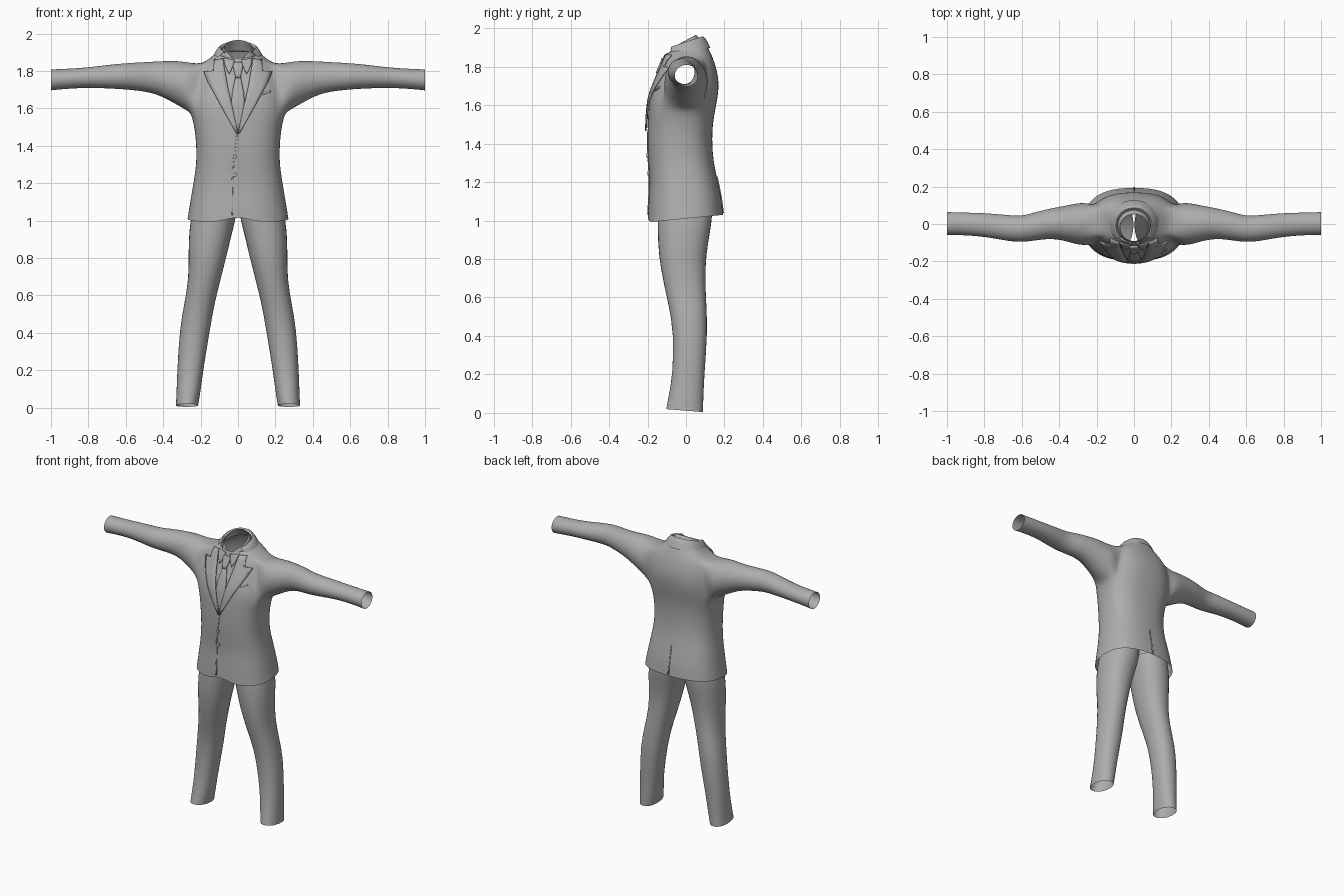
import bpy, bmesh, math
from mathutils import Vector
from mathutils.bvhtree import BVHTree

if "Cube" in bpy.data.objects:
    bpy.data.objects.remove(bpy.data.objects["Cube"])

cloth = bpy.data.materials.new("grey_cloth")
cloth.diffuse_color = (0.42, 0.42, 0.42, 1)
cloth.use_nodes = True
cloth.node_tree.nodes["Principled BSDF"].inputs["Base Color"].default_value = cloth.diffuse_color


def finish(name, bm, subsurf=0, thick=0, merge=0):
    if merge:
        bmesh.ops.remove_doubles(bm, verts=bm.verts, dist=merge)
    bmesh.ops.recalc_face_normals(bm, faces=bm.faces)
    mesh = bpy.data.meshes.new(name)
    bm.to_mesh(mesh)
    bm.free()
    mesh.materials.append(cloth)
    ob = bpy.data.objects.new(name, mesh)
    bpy.context.collection.objects.link(ob)
    if thick:
        mod = ob.modifiers.new("thickness", 'SOLIDIFY')
        mod.thickness, mod.offset = thick, 0
    if subsurf:
        mod = ob.modifiers.new("smooth", 'SUBSURF')
        mod.levels = mod.render_levels = subsurf
    bpy.context.view_layer.objects.active = ob
    ob.select_set(True)
    bpy.ops.object.shade_smooth_by_angle(angle=math.radians(50))
    ob.select_set(False)
    return ob


def spow(v, p):
    return math.copysign(abs(v) ** p, v)


def ring(bm, z, x0, x1, y0, y1, slope=0, n=24, p=0.8, arc=(0, 360)):
    """Horizontal rounded-box ring; slope tilts it along y."""
    cx, cy, w, d = (x0 + x1) / 2, (y0 + y1) / 2, (x1 - x0) / 2, (y1 - y0) / 2
    out = []
    for i in range(n):
        a = math.radians(arc[0] + (arc[1] - arc[0]) * i / n)
        y = cy + d * spow(math.sin(a), p)
        out.append(bm.verts.new((cx + w * spow(math.cos(a), p), y, z + slope * (y - cy))))
    return out


def bridge(bm, a, b, closed=True, skip=()):
    n = len(a)
    for i in range(n if closed else n - 1):
        if i not in skip:
            j = (i + 1) % n
            bm.faces.new((a[i], a[j], b[j], b[i]))


# Jacket body: z, half width, front y, back y, slope
body = [(1.01, .272, -.20, .195, .10), (1.10, .257, -.197, .187, .05), (1.20, .24, -.19, .168, 0),
        (1.30, .224, -.197, .145, 0), (1.40, .224, -.202, .136, 0), (1.50, .234, -.2, .14, 0),
        (1.57, .252, -.197, .152, 0), (1.64, .25, -.19, .166, 0), (1.71, .24, -.165, .173, 0),
        (1.78, .225, -.135, .162, 0), (1.835, .2, -.112, .145, 0), (1.868, .15, -.106, .125, .1),
        (1.90, .105, -.10, .10, .3)]
# Sleeve: x, bottom z, top z, front y, back y
sleeve = [(.27, 1.585, 1.85, -.122, .12), (.34, 1.625, 1.858, -.10, .105), (.43, 1.675, 1.853, -.078, .088),
          (.52, 1.692, 1.848, -.088, .068), (.60, 1.70, 1.843, -.10, .042), (.68, 1.705, 1.836, -.092, .05),
          (.80, 1.71, 1.82, -.068, .06), (.93, 1.703, 1.812, -.06, .063), (1.0, 1.695, 1.81, -.06, .065)]
bm = bmesh.new()
rows = [ring(bm, z, -w, w, f, b, s) for z, w, f, b, s in body]
rows[0][18].co.z += .035                       # notch at the front hem
for i in (17, 19):
    rows[0][i].co.z += .006
holes = (22, 23, 0, 1, 10, 11, 12, 13)
for r in range(len(rows) - 1):
    bridge(bm, rows[r], rows[r + 1], skip=holes if 6 <= r < 10 else ())
for side in (1, -1):
    def vert(r, c):
        return rows[r][(c if side > 0 else 12 - c) % 24]
    loop = ([vert(6, c) for c in range(-2, 2)] + [vert(r, 2) for r in range(6, 10)] +
            [vert(10, c) for c in range(2, -2, -1)] + [vert(r, -2) for r in range(10, 6, -1)])
    for x, z0, z1, y0, y1 in sleeve:
        new = []
        for k in range(16):
            a = math.radians(225 + 22.5 * k)
            new.append(bm.verts.new((side * x, (y0 + y1) / 2 + (y1 - y0) / 2 * math.cos(a),
                                     (z0 + z1) / 2 + (z1 - z0) / 2 * math.sin(a))))
        bridge(bm, loop, new)
        loop = new
# loose vertices inside the armholes
bmesh.ops.delete(bm, geom=[v for v in bm.verts if not v.link_faces], context='VERTS')
jacket = finish("jacket", bm, subsurf=2)

# Trouser legs: z, inner x, outer x, front y, back y, slope
leg = [(.012, .212, .333, -.105, .09, -.08), (.08, .20, .33, -.093, .092, -.02), (.20, .185, .326, -.07, .097, 0),
       (.42, .148, .314, -.066, .114, 0), (.56, .124, .288, -.092, .108, 0), (.69, .09, .265, -.122, .102, 0),
       (.82, .057, .267, -.145, .106, 0), (.95, .026, .264, -.15, .13, 0), (1.03, .005, .25, -.15, .14, 0),
       (1.10, .0, .235, -.15, .14, 0)]
for side, name in ((1, "left_leg"), (-1, "right_leg")):
    bm = bmesh.new()
    prev = None
    for z, i, o, f, b, s in leg:
        cur = ring(bm, z, *sorted((side * i, side * o)), f, b, s, n=16, p=.9)
        if prev:
            bridge(bm, prev, cur)
        prev = cur
    finish(name, bm, subsurf=1)

# Shirt collar: tilted band around the neck opening
bm = bmesh.new()
a = ring(bm, 1.875, -.095, .095, -.10, .09, .3, p=1)
b = ring(bm, 1.905, -.086, .086, -.098, .07, .45, p=1)
c = ring(bm, 1.928, -.074, .074, -.092, .052, .54, p=1)
for v in b + c:                                # dip at the throat
    v.co.z -= .035 * max(0, 1 - abs(v.co.x) / .06) if v.co.y < -.03 else 0
bridge(bm, a, b)
bridge(bm, b, c)
finish("shirt_collar", bm, subsurf=1, thick=.005)

# Jacket collar: folded band round the back of the neck
bm = bmesh.new()
prev = None
for z, w, f, b, s in ((1.885, .132, -.12, .128, .1), (1.918, .112, -.11, .105, .25), (1.932, .095, -.10, .085, .35),
                      (1.915, .088, -.095, .075, .35)):
    cur = ring(bm, z, -w, w, f, b, s, n=22, p=.95, arc=(-42, 236))
    if prev:
        bridge(bm, prev, cur, closed=False)
    prev = cur
finish("jacket_collar", bm, subsurf=1)

# Thin pieces draped on the jacket between two edges given as (x, z) points
tree = BVHTree.FromObject(jacket, bpy.context.evaluated_depsgraph_get())


def drape(name, inner, outer, lift=.006, thick=.006, back=False, mirror=False, along=3, across=4):
    d = 1 if back else -1
    for side in ((1, -1) if mirror else (1,)):
        bm = bmesh.new()
        prev = None
        n = (len(inner) - 1) * along
        for k in range(n + 1):
            i = min(k // along, len(inner) - 2)
            t = k / along - i
            p = Vector(inner[i]).lerp(Vector(inner[i + 1]), t)
            q = Vector(outer[i]).lerp(Vector(outer[i + 1]), t)
            cur = []
            for m in range(across + 1):
                x, z = p.lerp(q, m / across)
                hit = tree.ray_cast(Vector((side * x, d, z)), Vector((0, -d, 0)))[0]
                y = hit.y if hit else d * .1
                cur.append(bm.verts.new((side * x, y + d * lift, z)))
            if prev:
                bridge(bm, prev, cur, closed=False)
            prev = cur
        finish(name if not mirror else ("left_" if side > 0 else "right_") + name, bm, thick=thick, merge=.0005)


drape("lapel", [(0, 1.465), (.033, 1.62), (.055, 1.72), (.066, 1.785), (.075, 1.83), (.08, 1.865)],
      [(.008, 1.465), (.095, 1.62), (.16, 1.74), (.182, 1.795), (.135, 1.80), (.125, 1.86)],
      lift=.01, thick=.008, mirror=True)
drape("tie_blade", [(-.004, 1.48), (-.036, 1.62), (-.032, 1.68), (-.014, 1.77)],
      [(.004, 1.48), (.036, 1.62), (.032, 1.68), (.014, 1.77)], lift=.005)
drape("tie_knot", [(-.013, 1.765), (-.027, 1.825), (-.02, 1.845)],
      [(.013, 1.765), (.027, 1.825), (.02, 1.845)], lift=.012, thick=.012)
drape("shirt_collar_tip", [(.045, 1.785), (.025, 1.83), (.018, 1.86)],
      [(.048, 1.785), (.07, 1.83), (.078, 1.868)], lift=.008, mirror=True)
# Front closing edge, back vent and breast pocket
drape("front_edge", [(-.034, 1.03), (-.036, 1.17), (-.03, 1.30), (-.008, 1.46)],
      [(-.026, 1.03), (-.028, 1.17), (-.022, 1.30), (.0, 1.46)], lift=.002, thick=.004)
drape("back_vent", [(-.004, 1.04), (-.002, 1.23)], [(.006, 1.04), (.002, 1.23)], lift=.002, thick=.005, back=True)
drape("breast_pocket", [(.13, 1.672), (.128, 1.682)], [(.175, 1.688), (.173, 1.698)], lift=.003, thick=.004)

# Buttons
for k, z in enumerate((1.34, 1.245)):
    hit = tree.ray_cast(Vector((-.016, -1, z)), Vector((0, 1, 0)))[0]
    bpy.ops.mesh.primitive_cylinder_add(vertices=12, radius=.012, depth=.012,
                                        location=(-.016, hit.y - .003, z), rotation=(math.pi / 2, 0, 0))
    ob = bpy.context.object
    ob.name = "button_%d" % (k + 1)
    ob.data.materials.append(cloth)
    ob.select_set(False)
